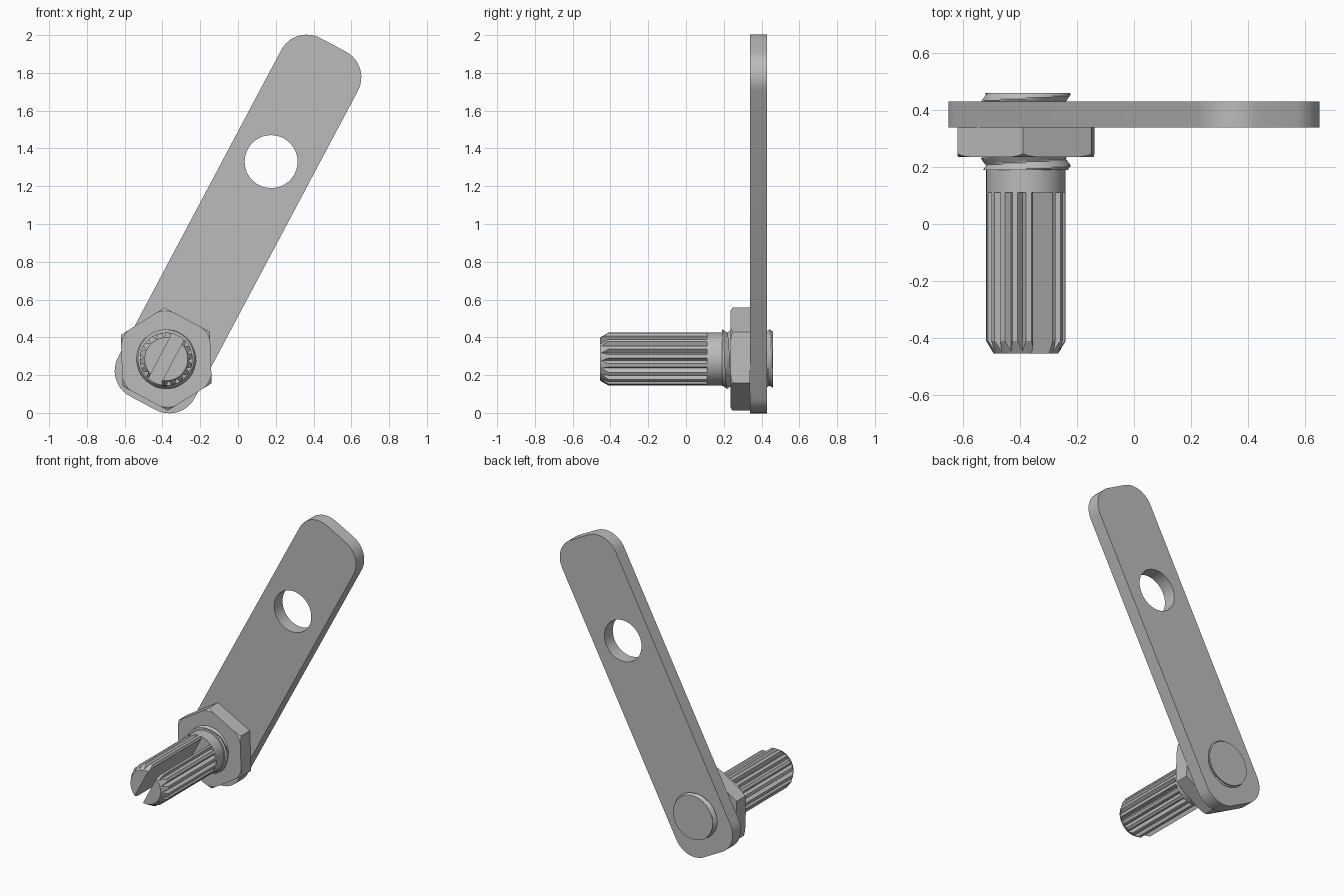
import bpy, bmesh
from math import sin, cos, pi, radians, floor
from mathutils import Vector

if "Cube" in bpy.data.objects:
    bpy.data.objects.remove(bpy.data.objects["Cube"], do_unlink=True)

steel = bpy.data.materials.new("steel_grey")
steel.use_nodes = True
steel.diffuse_color = (0.5, 0.5, 0.5, 1)
steel.node_tree.nodes["Principled BSDF"].inputs["Base Color"].default_value = (0.5, 0.5, 0.5, 1)

CX, CZ = -0.38, 0.285              # pin axis
ALONG = Vector((0.469, 0, 0.883))  # long direction of the arm
ACROSS = Vector((0.883, 0, -0.469))
MIDDLE = Vector((0, 0, 1))


def loft(name, rings):
    """Skin equal-length rings of points and cap both ends."""
    bm = bmesh.new()
    rows = [[bm.verts.new(p) for p in ring] for ring in rings]
    n = len(rows[0])
    for a, b in zip(rows, rows[1:]):
        for i in range(n):
            j = (i + 1) % n
            bm.faces.new((a[i], a[j], b[j], b[i]))
    bm.faces.new(rows[0])
    bm.faces.new(rows[-1])
    bmesh.ops.recalc_face_normals(bm, faces=bm.faces)
    mesh = bpy.data.meshes.new(name)
    bm.to_mesh(mesh)
    bm.free()
    mesh.materials.append(steel)
    obj = bpy.data.objects.new(name, mesh)
    bpy.context.collection.objects.link(obj)
    return obj


def activate(obj):
    bpy.ops.object.select_all(action='DESELECT')
    obj.select_set(True)
    bpy.context.view_layer.objects.active = obj


def smooth(obj):
    activate(obj)
    bpy.ops.object.shade_smooth_by_angle(angle=radians(25))


def cut(obj, cutter):
    activate(obj)
    mod = obj.modifiers.new("cut", 'BOOLEAN')
    mod.operation, mod.solver, mod.object = 'DIFFERENCE', 'EXACT', cutter
    bpy.ops.object.modifier_apply(modifier=mod.name)
    bpy.data.objects.remove(cutter, do_unlink=True)


def polar(r, a, y, x=CX, z=CZ):
    return (x + r * sin(a), y, z + r * cos(a))


def circle(r, y, n=48, x=CX, z=CZ):
    return [polar(r, 2 * pi * i / n, y, x, z) for i in range(n)]


def at(p, y):
    return (p.x, y, p.z)


# Arm: rounded bar with a round hole
HALF_L, HALF_W, R = 1.074, 0.23, 0.153
outline = []
for k, (sl, sw) in enumerate(((1, 1), (-1, 1), (-1, -1), (1, -1))):
    for i in range(13):
        a = pi / 2 * (k + i / 12)
        outline.append(MIDDLE + ALONG * (sl * (HALF_L - R) + R * cos(a))
                       + ACROSS * (sw * (HALF_W - R) + R * sin(a)))
arm = loft("arm", [[at(p, y) for p in outline] for y in (0.34, 0.43)])
hole = MIDDLE + ALONG * 0.374
cut(arm, loft("hole_cutter", [circle(0.14, y, 64, hole.x, hole.z) for y in (0.2, 0.6)]))
smooth(arm)

# Hexagonal nut with a chamfered front
TURN = radians(-2)
APOTHEM, FACE_R = 0.236, 0.255
angles = [2 * pi * i / 72 for i in range(72)]
hexagon = [APOTHEM / cos(a % (pi / 3) - pi / 6) for a in angles]
nut = loft("nut", [
    [polar(min(r, FACE_R), a + TURN, 0.235) for r, a in zip(hexagon, angles)],
    [polar(r, a + TURN, 0.236 + 0.6 * max(0, r - FACE_R)) for r, a in zip(hexagon, angles)],
    [polar(r, a + TURN, 0.34) for r, a in zip(hexagon, angles)]])
smooth(nut)


# Threaded section, a helical ridge around a core
def thread_radius(y, a):
    f = y / 0.05 - a / (2 * pi) - 0.85
    f -= floor(f)
    return 0.14 + 0.018 * abs(2 * f - 1)


STEPS = 54
rings = []
for k in range(STEPS + 1):
    y = 0.19 + 0.27 * k / STEPS
    rings.append([polar(thread_radius(y, a), a, y) for a in angles])
smooth(loft("thread", rings))

# Plain collar
smooth(loft("collar", [circle(0.14, y) for y in (0.11, 0.19)]))

# Splined shaft with a chamfered tip and a slot across it
TEETH, TIP_R, TIP_Y = 18, 0.114, -0.455
spline = []
for t in range(TEETH):
    for f, r in ((0, 0.14), (0.4, 0.14), (0.7, 0.118)):
        spline.append((r, 2 * pi * (t + f) / TEETH))
shaft = loft("splined_shaft", [
    [polar(TIP_R, a, TIP_Y) for r, a in spline],
    [polar(r, a, TIP_Y + 1.7 * (r - TIP_R)) for r, a in spline],
    [polar(r, a, 0.11) for r, a in spline]])
axis = Vector((CX, 0, CZ))
corners = [axis + ALONG * (0.3 * i) + ACROSS * (0.035 * j)
           for i, j in ((1, 1), (-1, 1), (-1, -1), (1, -1))]
cut(shaft, loft("slot_cutter", [[at(p, y) for p in corners] for y in (-0.6, 0.2)]))
smooth(shaft)
